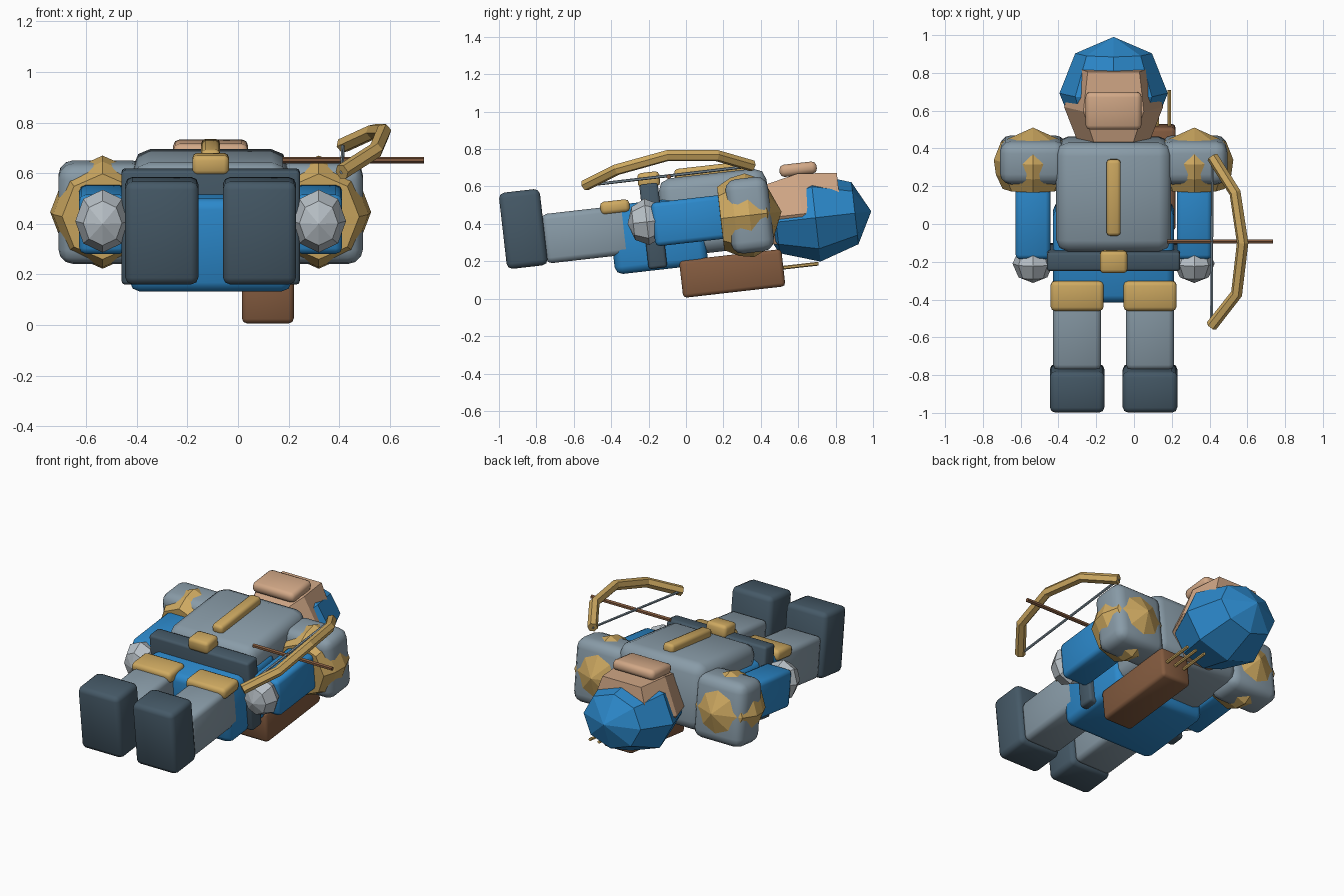
import bpy, bmesh, math
from mathutils import Matrix, Vector

if "Cube" in bpy.data.objects:
    bpy.data.objects.remove(bpy.data.objects["Cube"])

CX = -0.108                                   # body centre line
TILT = Matrix.Rotation(math.radians(6.5), 4, 'X')


def mat(name, rgb):
    m = bpy.data.materials.new(name)
    m.diffuse_color = (*rgb, 1)
    m.use_nodes = True
    m.node_tree.nodes["Principled BSDF"].inputs["Base Color"].default_value = m.diffuse_color
    return m


BLUE = mat("blue_cloth", (0.025, 0.25, 0.60))
STEEL = mat("grey_steel", (0.25, 0.33, 0.39))
DARK = mat("dark_slate", (0.06, 0.10, 0.135))
GOLD = mat("gold", (0.62, 0.40, 0.12))
SKIN = mat("skin", (0.64, 0.39, 0.24))
BROWN = mat("brown_leather", (0.23, 0.105, 0.05))
SILVER = mat("pale_silver", (0.48, 0.53, 0.57))


def add(name, bm, material, tilt=True, smooth=False):
    bmesh.ops.recalc_face_normals(bm, faces=bm.faces)
    if tilt:
        bm.transform(TILT)
    me = bpy.data.meshes.new(name)
    bm.to_mesh(me)
    bm.free()
    me.materials.append(material)
    ob = bpy.data.objects.new(name, me)
    bpy.context.collection.objects.link(ob)
    if smooth:
        bpy.ops.object.select_all(action='DESELECT')
        bpy.context.view_layer.objects.active = ob
        ob.select_set(True)
        bpy.ops.object.shade_smooth_by_angle(angle=math.radians(50))
    return ob


def box(name, centre, size, bevel, material, segments=2):
    bm = bmesh.new()
    bmesh.ops.create_cube(bm, size=1)
    bm.transform(Matrix.Translation(centre) @ Matrix.Diagonal((*size, 1)))
    bmesh.ops.bevel(bm, geom=bm.edges[:], offset=bevel, segments=segments,
                    profile=0.5, affect='EDGES', clamp_overlap=True)
    add(name, bm, material, smooth=True)


def loft(name, rings, material):
    """Skin a list of point rings; a one-point ring is a pole, open ends get a cap."""
    bm = bmesh.new()
    vr = [[bm.verts.new(p) for p in r] for r in rings]
    for a, b in zip(vr, vr[1:]):
        n = max(len(a), len(b))
        for i in range(n):
            j = (i + 1) % n
            if len(a) == 1:
                bm.faces.new((a[0], b[i], b[j]))
            elif len(b) == 1:
                bm.faces.new((a[i], a[j], b[0]))
            else:
                bm.faces.new((a[i], a[j], b[j], b[i]))
    for r in (vr[0], vr[-1]):
        if len(r) > 1:
            bm.faces.new(r)
    add(name, bm, material)


def lathe(name, centre, profile, material, n=8):
    """Profile rows are (offset along body, x radius, z radius)."""
    x, y, z = centre
    rings = []
    for v, rx, rz in profile:
        k = 1 if rx == 0 else n
        rings.append([(x + rx * math.cos(2 * math.pi * i / n), y + v,
                       z + rz * math.sin(2 * math.pi * i / n)) for i in range(k)])
    loft(name, rings, material)


def ball(name, centre, rx, ry, rz, material):
    prof = [(-ry, 0, 0)]
    for lat in (-45, 0, 45):
        a = math.radians(lat)
        prof.append((ry * math.sin(a), rx * math.cos(a), rz * math.cos(a)))
    lathe(name, centre, prof + [(ry, 0, 0)], material)


def rod(name, p, q, r, material, tilt=True, n=6):
    p, q = Vector(p), Vector(q)
    d = q - p
    bm = bmesh.new()
    bmesh.ops.create_cone(bm, cap_ends=True, segments=n, radius1=r, radius2=r, depth=d.length)
    bm.transform(Matrix.Translation((p + q) / 2) @ d.to_track_quat('Z', 'Y').to_matrix().to_4x4())
    add(name, bm, material, tilt)


# torso
box("chest", (CX, 0.21, 0.44), (0.61, 0.58, 0.42), 0.065, STEEL)
box("tunic_skirt", (CX, -0.11, 0.355), (0.64, 0.50, 0.37), 0.04, BLUE)
box("belt", (CX, -0.13, 0.407), (0.705, 0.10, 0.455), 0.015, DARK)
box("buckle", (CX, -0.126, 0.655), (0.145, 0.118, 0.08), 0.02, GOLD)
box("chest_strip", (CX, 0.217, 0.665), (0.075, 0.405, 0.06), 0.018, GOLD)

# limbs, mirrored about the centre line
for side, s in (("left", -1), ("right", 1)):
    leg, arm = CX + s * 0.193, CX + s * 0.427
    box(side + "_boot", (leg, -0.822, 0.469), (0.29, 0.22, 0.41), 0.03, DARK)
    box(side + "_leg", (leg, -0.49, 0.403), (0.255, 0.46, 0.265), 0.03, STEEL)
    box(side + "_knee_pad", (leg, -0.322, 0.53), (0.28, 0.158, 0.07), 0.022, GOLD)
    box(side + "_arm", (arm, 0.08, 0.413), (0.185, 0.42, 0.235), 0.025, BLUE)
    ball(side + "_hand", (arm, -0.162, 0.432), 0.108, 0.103, 0.125, SILVER)
    lathe(side + "_shoulder_guard", (arm, 0.388, 0.405),
          [(-0.158, 0, 0), (-0.155, 0.160, 0.17), (-0.08, 0.196, 0.21), (0, 0.207, 0.225),
           (0.095, 0.17, 0.18), (0.172, 0, 0)], GOLD)
    box(side + "_shoulder_plate", (arm, 0.388, 0.405), (0.35, 0.23, 0.40), 0.06, STEEL, 3)

# head: hexagonal rings of (along body, front half width, side half width, front height)
MID = 0.38
rings = []
for v, a, b, f in ((0.457, 0.09, 0.18, 0.55), (0.667, 0.16, 0.262, 0.597),
                   (0.877, 0.137, 0.20, 0.578)):
    back = MID - (f - MID) * 0.8
    rings.append([(CX + b, v, MID), (CX + a, v, f), (CX - a, v, f),
                  (CX - b, v, MID), (CX - a, v, back), (CX + a, v, back)])
loft("head", rings, SKIN)
box("face_plate", (CX, 0.674, 0.62), (0.296, 0.20, 0.066), 0.025, SKIN)
ball("hood", (CX, 0.737, 0.352), 0.287, 0.30, 0.236, BLUE)

# quiver on the back with three arrow shafts
box("quiver", (0.118, 0.261, 0.106), (0.205, 0.55, 0.20), 0.02, BROWN)
for i in range(3):
    x = 0.06 + 0.063 * i
    rod("quiver_arrow_%d" % (i + 1), (x, 0.45, 0.106), (x, 0.725, 0.106), 0.01, GOLD)

# bow: faceted tube along an arc, with string and nocked arrow
path = [Vector(p) for p in ((0.41, -0.54, 0.605), (0.543, -0.37, 0.69), (0.575, -0.10, 0.765),
                            (0.535, 0.165, 0.765), (0.415, 0.355, 0.71))]
curve = bpy.data.curves.new("bow_path", 'CURVE')
curve.dimensions = '3D'
curve.bevel_depth = 0.031
curve.bevel_resolution = 1
curve.use_fill_caps = True
sp = curve.splines.new('POLY')
sp.points.add(len(path) - 1)
for pt, p in zip(sp.points, path):
    pt.co = (*p, 1)
sp.use_smooth = False
curve.materials.append(GOLD)
bpy.context.collection.objects.link(bpy.data.objects.new("bow", curve))
rod("bow_string", path[0], path[-1], 0.008, STEEL, False)
rod("nocked_arrow", (0.175, -0.092, 0.652), (0.735, -0.092, 0.652), 0.013, BROWN, False)
